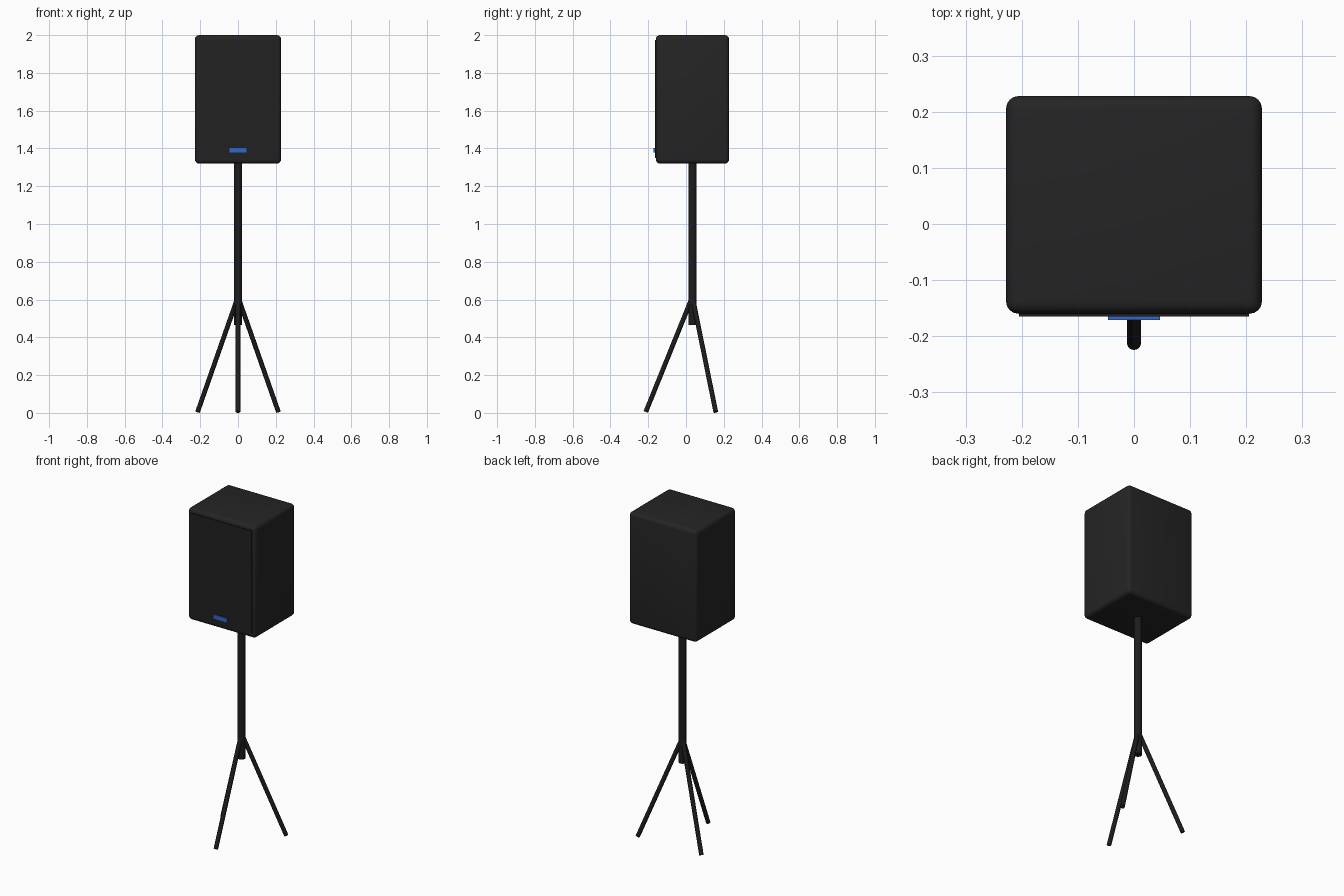
import bpy
from math import cos, sin, radians
from mathutils import Vector

if "Cube" in bpy.data.objects:
    bpy.data.objects.remove(bpy.data.objects["Cube"], do_unlink=True)


def material(name, rgb):
    m = bpy.data.materials.new(name)
    m.use_nodes = True
    color = (*rgb, 1)
    m.diffuse_color = color
    bsdf = m.node_tree.nodes["Principled BSDF"]
    bsdf.inputs["Base Color"].default_value = color
    bsdf.inputs["Roughness"].default_value = 0.7
    return m


cabinet_black = material("cabinet black", (0.018, 0.018, 0.018))
grille_black = material("grille black", (0.015, 0.015, 0.015))
stand_black = material("stand black", (0.012, 0.012, 0.012))
badge_blue = material("badge blue", (0.035, 0.14, 0.56))


def box(name, low, high, mat, bevel=0, segments=1):
    low, high = Vector(low), Vector(high)
    bpy.ops.mesh.primitive_cube_add(size=1, location=(low + high) / 2)
    ob = bpy.context.object
    ob.name = name
    ob.scale = high - low
    bpy.ops.object.transform_apply(location=False, rotation=False, scale=True)
    ob.data.materials.append(mat)
    if bevel:
        mod = ob.modifiers.new("rounded edges", "BEVEL")
        mod.width = bevel
        mod.segments = segments
        bpy.ops.object.modifier_apply(modifier=mod.name)
        bpy.ops.object.shade_smooth_by_angle(angle=radians(35))
    return ob


def tube(name, start, end, radius, sides, mat):
    start, end = Vector(start), Vector(end)
    axis = end - start
    bpy.ops.mesh.primitive_cylinder_add(
        vertices=sides, radius=radius, depth=axis.length, location=(start + end) / 2,
        rotation=axis.to_track_quat("Z", "Y").to_euler())
    ob = bpy.context.object
    ob.name = name
    ob.data.materials.append(mat)
    bpy.ops.object.shade_smooth_by_angle(angle=radians(40))
    return ob


# Speaker cabinet with grille and badge
box("cabinet", (-0.228, -0.16, 1.32), (0.228, 0.228, 2.0), cabinet_black, 0.022, 4)
box("grille", (-0.205, -0.165, 1.35), (0.205, -0.14, 1.975), grille_black)
box("badge", (-0.046, -0.171, 1.378), (0.046, -0.163, 1.402), badge_blue)

# Stand pole
centre_y = 0.034
tube("pole", (0, centre_y, 0.465), (0, centre_y, 1.34), 0.022, 20, stand_black)

# Three splayed legs
for name, angle in (("front_leg", -90), ("back_left_leg", 30), ("back_right_leg", 150)):
    out = Vector((cos(radians(angle)), sin(radians(angle)), 0))
    hub = Vector((0, centre_y, 0))
    tube(name, hub + Vector((0, 0, 0.615)), hub + out * 0.247 + Vector((0, 0, 0.005)),
         0.0125, 12, stand_black)
